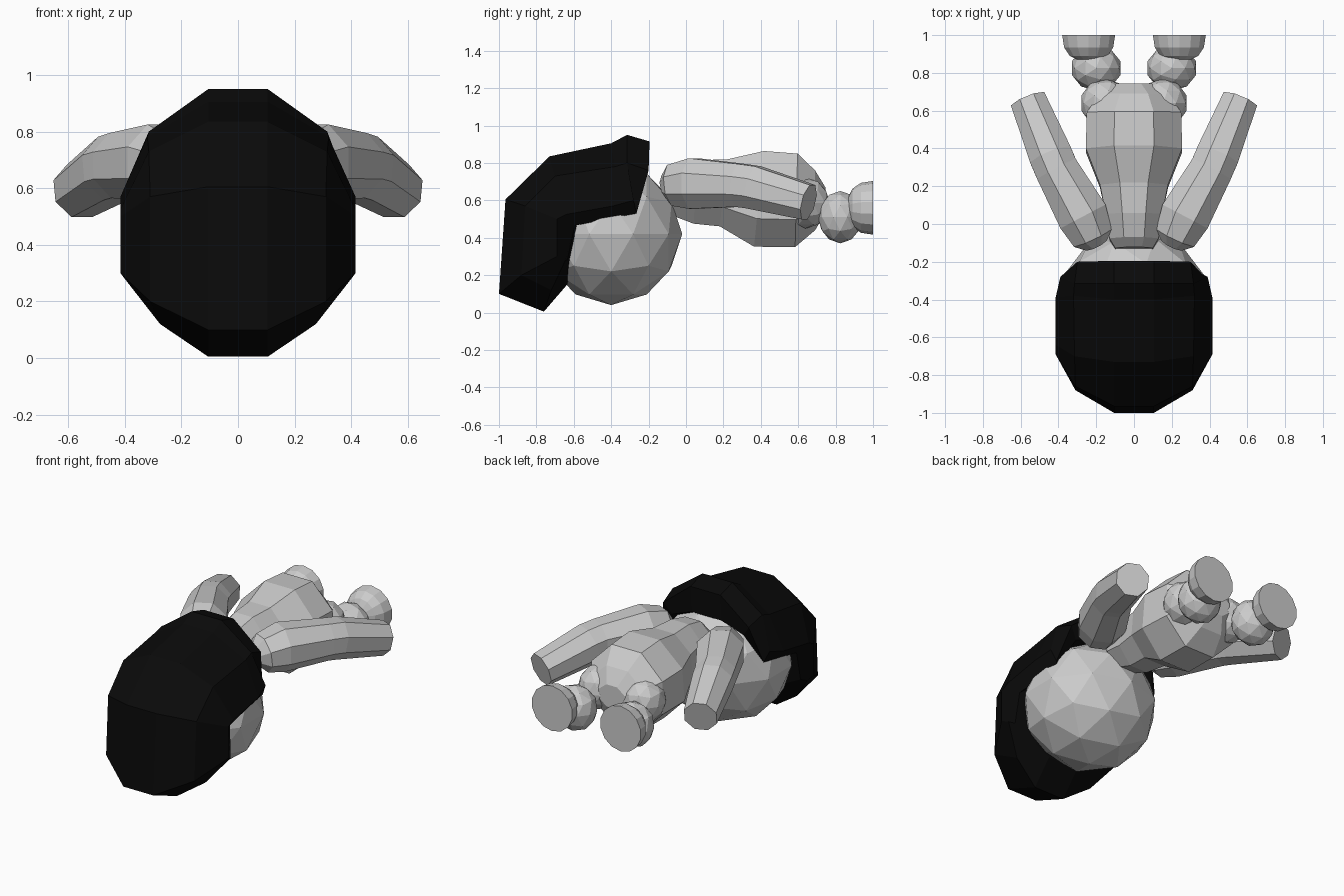
import bpy, bmesh, math
from mathutils import Vector, Matrix

if "Cube" in bpy.data.objects:
    bpy.data.objects.remove(bpy.data.objects["Cube"])


def finish(name, bm):
    bmesh.ops.recalc_face_normals(bm, faces=bm.faces)
    mesh = bpy.data.meshes.new(name)
    bm.to_mesh(mesh)
    bm.free()
    ob = bpy.data.objects.new(name, mesh)
    bpy.context.collection.objects.link(ob)
    return ob


def skin(bm, rings):
    """Bridge closed rings of equal length and cap both ends."""
    rows = [[bm.verts.new(p) for p in r] for r in rings]
    n = len(rows[0])
    for a, b in zip(rows, rows[1:]):
        for i in range(n):
            j = (i + 1) % n
            bm.faces.new((a[i], a[j], b[j], b[i]))
    bm.faces.new(rows[0])
    bm.faces.new(rows[-1])


def tube(name, stations, n=8):
    """Loft along stations (x, y, z, rx, rz), rings square to the path."""
    pts = [Vector(s[:3]) for s in stations]
    rings = []
    for k, s in enumerate(stations):
        d = (pts[min(k + 1, len(pts) - 1)] - pts[max(k - 1, 0)]).normalized()
        side = d.cross(Vector((0, 0, 1))).normalized()
        up = side.cross(d)
        f = 1 / math.cos(math.pi / n)
        rings.append([pts[k] + side * (s[3] * f * math.cos(t)) + up * (s[4] * f * math.sin(t))
                      for t in (2 * math.pi * (i + 0.5) / n for i in range(n))])
    bm = bmesh.new()
    skin(bm, rings)
    return finish(name, bm)


def ball(name, centre, radii):
    bm = bmesh.new()
    m = Matrix.Translation(centre) @ Matrix.Diagonal((*radii, 1))
    bmesh.ops.create_icosphere(bm, subdivisions=2, radius=1, matrix=m)
    return finish(name, bm)


# Head
ball("head", (0, -0.40, 0.42), (0.40, 0.38, 0.38))

# Torso
torso = [(-0.13, 0.66, 0.10, 0.08), (-0.08, 0.655, 0.13, 0.13), (0.05, 0.645, 0.15, 0.17),
         (0.20, 0.64, 0.18, 0.18), (0.39, 0.608, 0.255, 0.257), (0.59, 0.60, 0.25, 0.25),
         (0.69, 0.60, 0.18, 0.16), (0.745, 0.60, 0.09, 0.07)]
tube("torso", [(0, y, z, rx, rz) for y, z, rx, rz in torso])

# Arms and legs, mirrored
arm = [(0.20, -0.11, 0.67, 0.06), (0.22, -0.07, 0.68, 0.11), (0.27, 0.04, 0.69, 0.135),
       (0.41, 0.29, 0.68, 0.115), (0.44, 0.36, 0.67, 0.115), (0.56, 0.655, 0.59, 0.095)]
foot = [(0.87, 0.06), (0.89, 0.10), (0.935, 0.13), (1.0, 0.14)]
for s, tag in ((1, "right"), (-1, "left")):
    tube(tag + "_arm", [(s * x, y, z, r, r) for x, y, z, r in arm])
    ball(tag + "_thigh", (s * 0.155, 0.64, 0.585), (0.13, 0.13, 0.135))
    ball(tag + "_shin", (s * 0.20, 0.825, 0.51), (0.135, 0.12, 0.14))
    tube(tag + "_foot", [(s * 0.24, y, 0.56, r, r) for y, r in foot], 14)

# Hair shell: sections at three widths, outer points first, then inner ones
inner_sec = [(.105, -.76, .005), (.105, -1, .1), (.105, -.965, .605), (.105, -.73, .835),
             (.105, -.4, .905), (.105, -.315, .95), (.105, -.195, .915),
             (.105, -.205, .75), (.105, -.55, .6), (.105, -.635, .15)]
mid_sec = [(.275, -.72, .12), (.31, -.88, .2), (.31, -.86, .57), (.315, -.7, .73),
           (.32, -.38, .78), (.315, -.315, .8), (.30, -.2, .76),
           (.25, -.22, .69), (.25, -.55, .55), (.2, -.635, .2)]
outer_sec = [(.40, -.645, .28), (.415, -.69, .3), (.415, -.69, .5), (.415, -.64, .525),
             (.415, -.39, .57), (.39, -.28, .6), (.36, -.265, .53),
             (.33, -.30, .525), (.36, -.595, .465), (.36, -.635, .28)]
right = [inner_sec, mid_sec, outer_sec]
left = [[(-x, y, z) for x, y, z in r] for r in reversed(right)]
bm = bmesh.new()
skin(bm, left + right)
hair = finish("hair", bm)
mat = bpy.data.materials.new("black_hair")
mat.diffuse_color = (0.003, 0.003, 0.003, 1)
mat.use_nodes = True
mat.node_tree.nodes["Principled BSDF"].inputs["Base Color"].default_value = mat.diffuse_color
hair.data.materials.append(mat)
